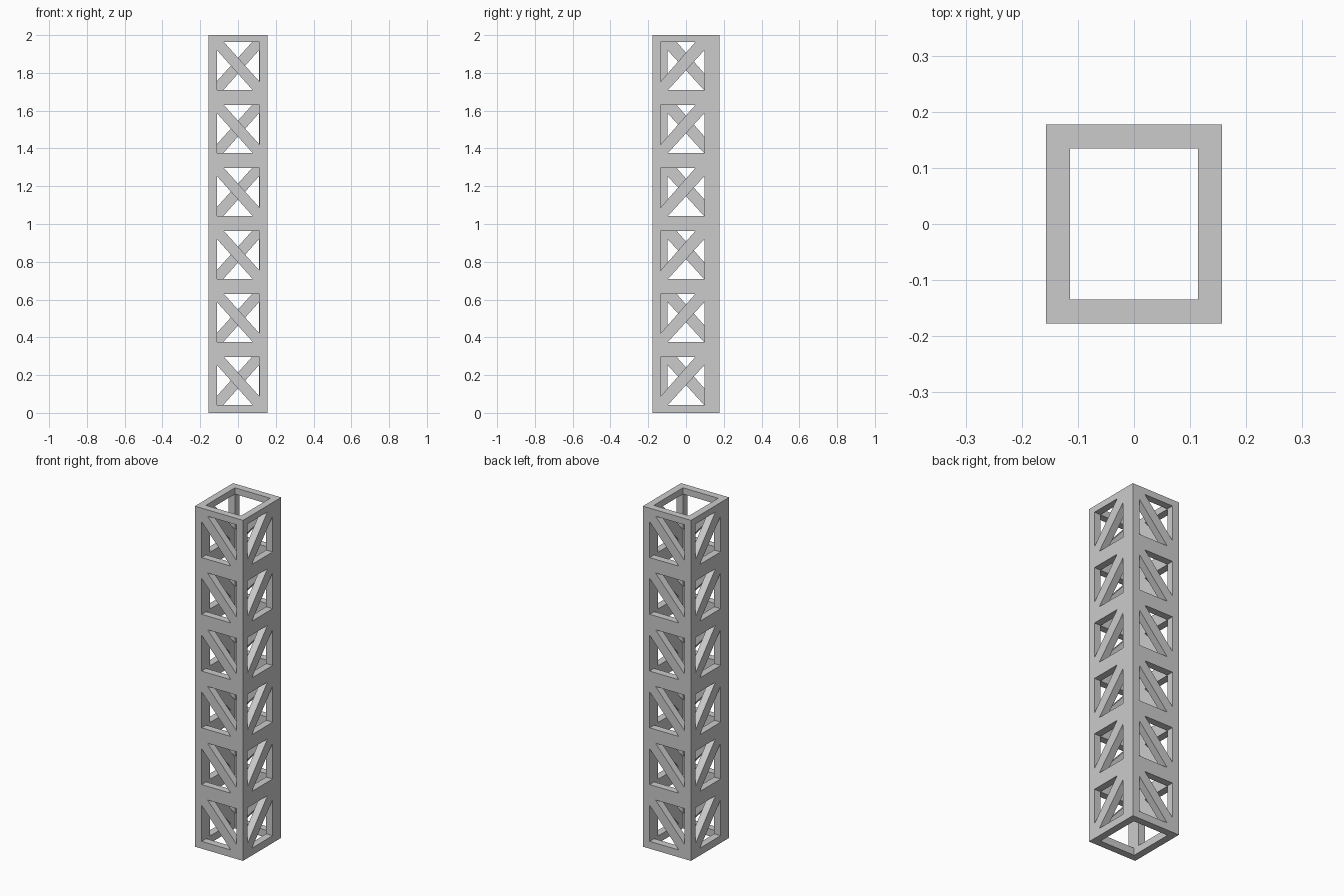
import bpy, bmesh

if "Cube" in bpy.data.objects:
    bpy.data.objects.remove(bpy.data.objects["Cube"])

HX, HY, WALL, H = 0.1565, 0.177, 0.042, 2.0
ROWS = 6
PITCH = H / ROWS


def make_object(name, bm):
    bmesh.ops.recalc_face_normals(bm, faces=bm.faces[:])
    mesh = bpy.data.meshes.new(name)
    bm.to_mesh(mesh)
    bm.free()
    obj = bpy.data.objects.new(name, mesh)
    bpy.context.collection.objects.link(obj)
    return obj


# Hollow rectangular tower
bm = bmesh.new()


def ring(hx, hy, z):
    return [bm.verts.new((sx * hx, sy * hy, z))
            for sx, sy in ((-1, -1), (1, -1), (1, 1), (-1, 1))]


rings = [ring(HX, HY, 0), ring(HX, HY, H),
         ring(HX - WALL, HY - WALL, H), ring(HX - WALL, HY - WALL, 0)]
for a, b in zip(rings, rings[1:] + rings[:1]):
    for i in range(4):
        j = (i + 1) % 4
        bm.faces.new((a[i], a[j], b[j], b[i]))
tower = make_object("lattice_tower", bm)

# Triangular openings (u across the face, z within one bay), leaving a diagonal brace
front_tris = [((-0.112, 0.043), (0.077, 0.043), (-0.112, 0.254)),
              ((-0.074, 0.296), (0.113, 0.296), (0.113, 0.088))]
side_tris = [((-0.134, 0.296), (0.049, 0.296), (-0.134, 0.088)),
             ((0.098, 0.043), (-0.095, 0.043), (0.098, 0.254))]

bm = bmesh.new()


def prism(near, far):
    a = [bm.verts.new(p) for p in near]
    b = [bm.verts.new(p) for p in far]
    bm.faces.new(a)
    bm.faces.new(b[::-1])
    for i in range(3):
        j = (i + 1) % 3
        bm.faces.new((a[i], a[j], b[j], b[i]))


for row in range(ROWS):
    z0 = row * PITCH
    for s in (1, -1):  # opposite faces are half-turn copies
        for tri in front_tris:
            prism(*[[(s * u, -s * d, z + z0) for u, z in tri]
                    for d in (HY - WALL - 0.015, HY + 0.02)])
        for tri in side_tris:
            prism(*[[(s * d, s * u, z + z0) for u, z in tri]
                    for d in (HX - WALL - 0.015, HX + 0.02)])
cutter = make_object("opening_cutter", bm)
cutter.hide_render = True
cutter.display_type = 'WIRE'

# Cut the openings, then bake the result
mod = tower.modifiers.new("openings", 'BOOLEAN')
mod.operation = 'DIFFERENCE'
mod.solver = 'EXACT'
mod.object = cutter
bpy.context.view_layer.objects.active = tower
tower.select_set(True)
bpy.ops.object.modifier_apply(modifier=mod.name)
bpy.data.objects.remove(cutter)
